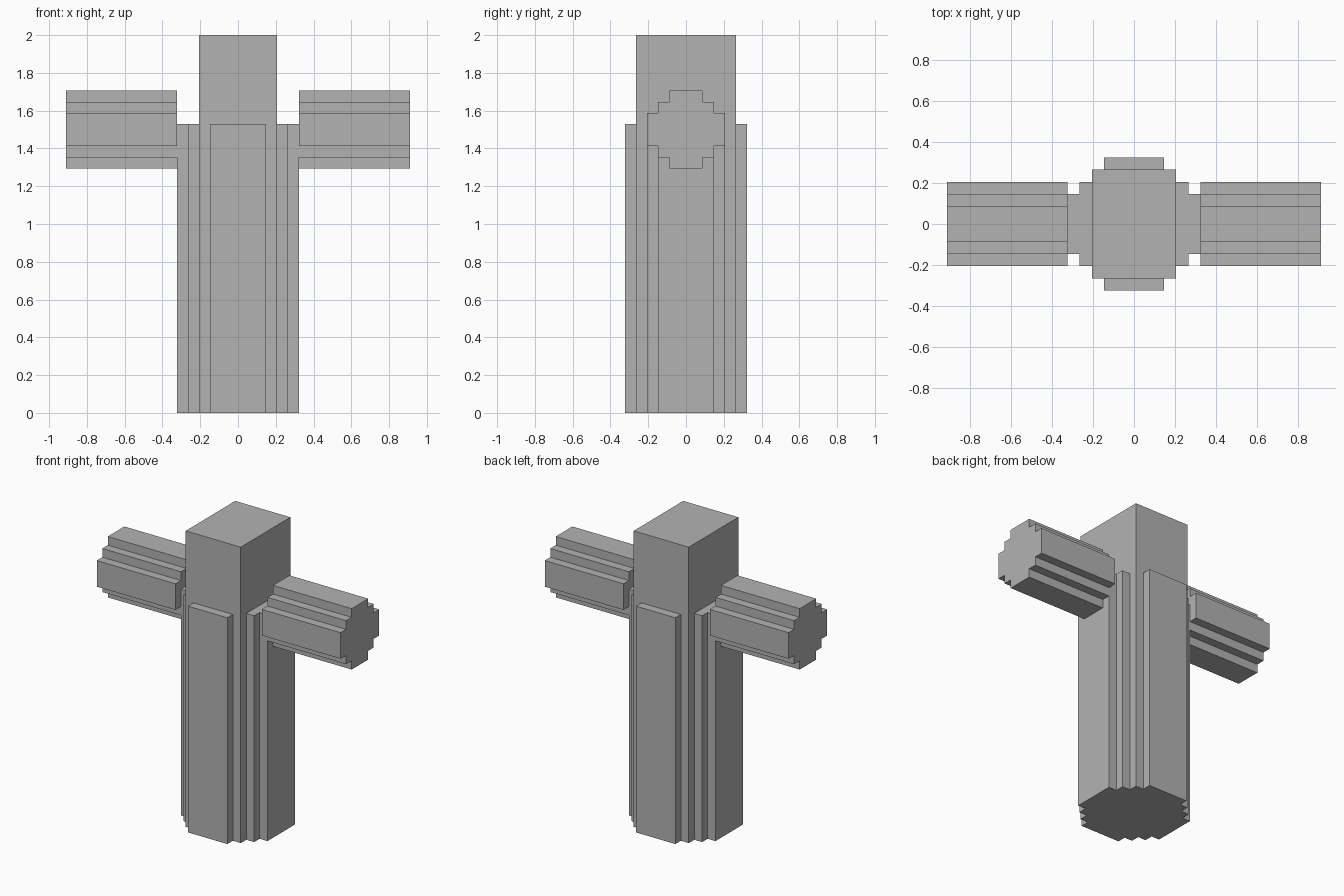
import bpy
import bmesh
from mathutils import Vector

cube = bpy.data.objects.get("Cube")
if cube:
    bpy.data.objects.remove(cube, do_unlink=True)

U = 1 / 17  # one step of the model

grey = bpy.data.materials.new("plain grey")
grey.use_nodes = True
colour = (0.45, 0.45, 0.45, 1)
grey.diffuse_color = colour
grey.node_tree.nodes["Principled BSDF"].inputs["Base Color"].default_value = colour


def stepped_outline(corners):
    """Mirror the outer corners of one quadrant into a full stepped outline."""
    quarter = []
    for i, (a, b) in enumerate(corners):
        quarter.append((a, b))
        if i + 1 < len(corners):
            quarter.append((corners[i + 1][0], b))
    left = [(-a, b) for a, b in reversed(quarter)]
    lower = [(-a, -b) for a, b in quarter]
    right = [(a, -b) for a, b in reversed(quarter)]
    return quarter + left + lower + right


def prism(name, corners, start, end, place):
    """Extrude a stepped outline; place maps (a, b, along) to x, y, z."""
    bm = bmesh.new()
    verts = [bm.verts.new(Vector(place(a, b, start)) * U)
             for a, b in stepped_outline(corners)]
    base = bm.faces.new(verts)
    top = bmesh.ops.extrude_face_region(bm, geom=[base], use_keep_orig=True)["geom"]
    shift = (Vector(place(0, 0, end)) - Vector(place(0, 0, start))) * U
    bmesh.ops.translate(bm, vec=shift,
                        verts=[g for g in top if isinstance(g, bmesh.types.BMVert)])
    bmesh.ops.recalc_face_normals(bm, faces=bm.faces)
    mesh = bpy.data.meshes.new(name)
    bm.to_mesh(mesh)
    bm.free()
    mesh.materials.append(grey)
    obj = bpy.data.objects.new(name, mesh)
    bpy.context.collection.objects.link(obj)
    return obj


def upright(a, b, along):
    return (a, b, along)


# Fluted body and the square block on top of it
prism("body", [(5.5, 2.5), (4.5, 3.5), (3.5, 4.5), (2.5, 5.5)], 0, 26, upright)
prism("head_block", [(3.5, 4.5)], 26, 34, upright)

# Stepped arms pointing sideways
for side, name in ((1, "left_arm"), (-1, "right_arm")):
    prism(name, [(3.5, 1.5), (2.5, 2.5), (1.5, 3.5)], 5.5, 15.5,
          lambda a, b, along: (side * along, a, b + 25.5))
